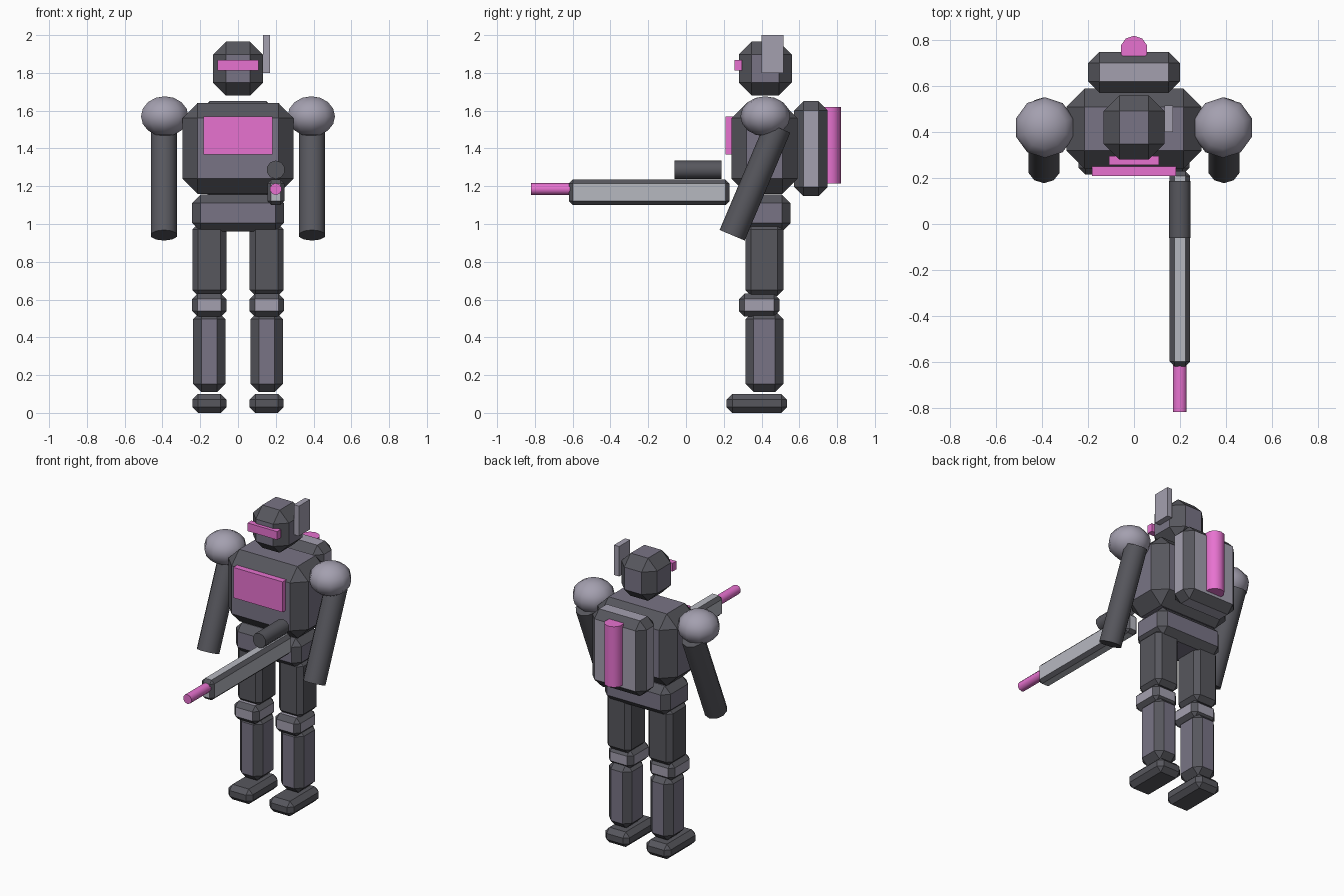
import bpy, bmesh, math
from mathutils import Matrix

if "Cube" in bpy.data.objects:
    bpy.data.objects.remove(bpy.data.objects["Cube"])


def material(name, r, g, b):
    m = bpy.data.materials.new(name)
    m.diffuse_color = (r, g, b, 1)
    m.use_nodes = True
    m.node_tree.nodes["Principled BSDF"].inputs["Base Color"].default_value = m.diffuse_color
    return m


PLATE = material("plate", 0.19, 0.175, 0.235)
DARK = material("dark", 0.095, 0.095, 0.11)
PALE = material("pale", 0.37, 0.35, 0.43)
STEEL = material("steel", 0.47, 0.48, 0.53)
PINK = material("pink", 0.80, 0.17, 0.63)


def finish(name, bm, mats, smooth=False):
    mesh = bpy.data.meshes.new(name)
    bm.to_mesh(mesh)
    bm.free()
    for m in mats:
        mesh.materials.append(m)
    ob = bpy.data.objects.new(name, mesh)
    bpy.context.collection.objects.link(ob)
    if smooth:
        bpy.ops.object.select_all(action='DESELECT')
        ob.select_set(True)
        bpy.context.view_layer.objects.active = ob
        bpy.ops.object.shade_smooth_by_angle(angle=math.radians(50))
    return ob


def box(name, x, y, z, mat, chamfer=0.0, edge=DARK):
    """Box from three (min, max) ranges; chamfer faces take the edge material."""
    bm = bmesh.new()
    bmesh.ops.create_cube(bm, size=1)
    for v in bm.verts:
        for i, (lo, hi) in enumerate((x, y, z)):
            v.co[i] = hi if v.co[i] > 0 else lo
    if chamfer:
        bmesh.ops.bevel(bm, geom=bm.edges[:], offset=chamfer, segments=1,
                        affect='EDGES', profile=0.5, material=1)
    return finish(name, bm, [mat, edge])


def rod(name, centre, radius, length, tilt, mat, sides=10):
    """Capped cylinder, tilted about the x axis."""
    bm = bmesh.new()
    bmesh.ops.create_cone(bm, cap_ends=True, segments=sides, radius1=radius,
                          radius2=radius, depth=length,
                          matrix=Matrix.Translation(centre) @ Matrix.Rotation(tilt, 4, 'X'))
    return finish(name, bm, [mat], smooth=True)


def ball(name, centre, size, mat):
    bm = bmesh.new()
    bmesh.ops.create_uvsphere(bm, u_segments=10, v_segments=8, radius=1,
                              matrix=Matrix.Translation(centre) @ Matrix.Diagonal((*size, 1)))
    return finish(name, bm, [mat], smooth=True)


# Legs and arms, one pair per side
for side, s in (("left", -1), ("right", 1)):
    def span(half, c=0.152):
        return (s * c - half, s * c + half)
    box(side + "_foot", span(0.09), (0.215, 0.535), (0, 0.10), DARK, 0.03)
    box(side + "_shin", span(0.085), (0.315, 0.515), (0.11, 0.54), PLATE, 0.043)
    box(side + "_knee", span(0.092), (0.28, 0.495), (0.51, 0.632), PALE, 0.03)
    box(side + "_thigh", span(0.09), (0.315, 0.515), (0.62, 1.0), DARK, 0.03)
    ball(side + "_shoulder", (s * 0.388, 0.42, 1.57), (0.132, 0.132, 0.106), PALE)
    rod(side + "_arm", (s * 0.392, 0.365, 1.226), 0.072, 0.62, -0.4, DARK)

# Trunk
box("pelvis", (-0.243, 0.243), (0.28, 0.553), (0.96, 1.155), PLATE, 0.045)
box("torso", (-0.295, 0.295), (0.24, 0.59), (1.16, 1.64), PLATE, 0.08)
box("chest_panel", (-0.182, 0.182), (0.21, 0.25), (1.367, 1.57), PINK)

# Head
box("head", (-0.132, 0.132), (0.28, 0.56), (1.68, 1.965), PLATE, 0.068)
box("visor", (-0.109, 0.109), (0.257, 0.297), (1.813, 1.868), PINK)
box("head_fin", (0.132, 0.17), (0.40, 0.517), (1.80, 2.0), PALE)

# Backpack
box("backpack", (-0.2, 0.2), (0.572, 0.75), (1.147, 1.65), PALE, 0.049)
rod("backpack_tank", (0, 0.76, 1.417), 0.06, 0.405, 0, PINK)

# Long gun
box("gun_body", (0.155, 0.245), (-0.62, 0.23), (1.10, 1.235), STEEL, 0.021)
rod("gun_scope", (0.2, 0.063, 1.287), 0.049, 0.25, math.pi / 2, DARK)
rod("gun_muzzle", (0.2, -0.69, 1.185), 0.031, 0.26, math.pi / 2, PINK)
